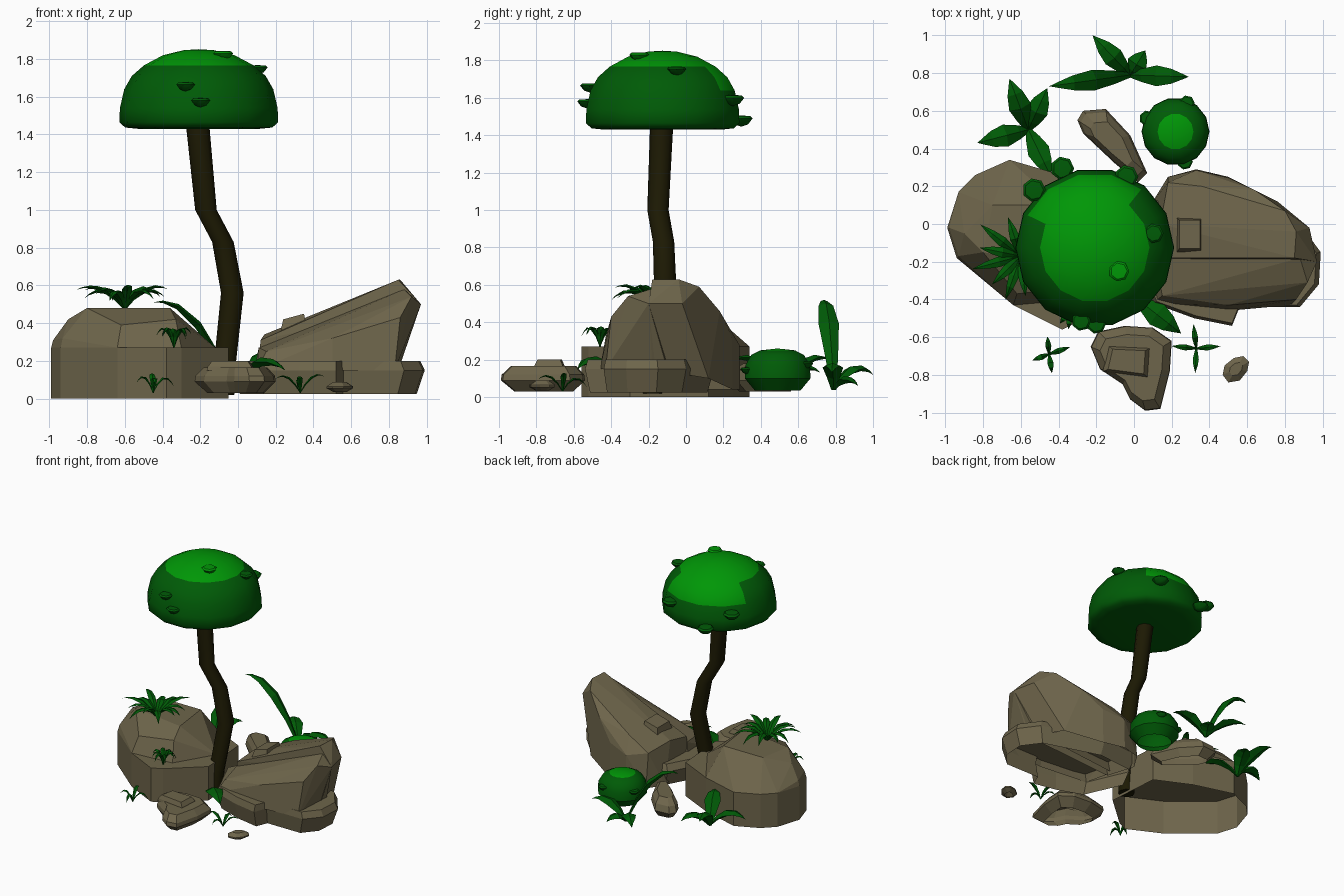
import bpy, bmesh, math, random
from mathutils import Vector

random.seed(4)
cube = bpy.data.objects.get("Cube")
if cube:
    bpy.data.objects.remove(cube, do_unlink=True)


def material(name, r, g, b):
    mat = bpy.data.materials.new(name)
    mat.use_nodes = True
    mat.diffuse_color = (r, g, b, 1)
    mat.node_tree.nodes["Principled BSDF"].inputs["Base Color"].default_value = (r, g, b, 1)
    return mat


stone = material("stone", .155, .13, .07)
bark = material("bark", .012, .01, .001)
dark_green = material("dark green", 0, .105, .002)
bright_green = material("bright green", 0, .31, .002)


def finish(name, bm, mats, rule=None, smooth=0):
    """Turn a bmesh into a named object, colouring faces by an optional rule."""
    bmesh.ops.remove_doubles(bm, verts=bm.verts, dist=.0005)
    bmesh.ops.recalc_face_normals(bm, faces=bm.faces)
    for face in bm.faces:
        face.smooth = smooth > 0
        if rule and rule(face.calc_center_median()):
            face.material_index = 1
    mesh = bpy.data.meshes.new(name)
    bm.to_mesh(mesh)
    bm.free()
    for mat in mats:
        mesh.materials.append(mat)
    if smooth:
        mesh.set_sharp_from_angle(angle=math.radians(smooth))
    obj = bpy.data.objects.new(name, mesh)
    bpy.context.collection.objects.link(obj)


def loft(bm, rings, closed_base=True):
    """Skin a stack of closed rings and cap the ends."""
    rows = [[bm.verts.new(p) for p in ring] for ring in rings]
    n = len(rows[0])
    for low, high in zip(rows, rows[1:]):
        for i in range(n):
            j = (i + 1) % n
            bm.faces.new((low[i], low[j], high[j], high[i]))
    if closed_base:
        bm.faces.new(rows[0][::-1])
    bm.faces.new(rows[-1])


def circle(centre, radius, sides):
    turn = math.tau / sides
    return [Vector(centre) + Vector((math.cos(i * turn), math.sin(i * turn), 0)) * radius
            for i in range(sides)]


def lathe(bm, x, y, profile, sides, closed_base=True):
    loft(bm, [circle((x, y, z), r, sides) for r, z in profile], closed_base)


def hull_rock(name, points):
    """Faceted boulder wrapped around a few corner points, open underneath."""
    bm = bmesh.new()
    for p in points:
        bm.verts.new(p)
    made = bmesh.ops.convex_hull(bm, input=bm.verts)
    loose = set(made["geom_interior"] + made["geom_unused"])
    bmesh.ops.delete(bm, geom=[v for v in loose if isinstance(v, bmesh.types.BMVert)],
                     context="VERTS")
    bmesh.ops.dissolve_limit(bm, angle_limit=.1, verts=bm.verts, edges=bm.edges)
    bmesh.ops.recalc_face_normals(bm, faces=bm.faces)
    bmesh.ops.delete(bm, geom=[f for f in bm.faces if f.normal.z < -.7], context="FACES")
    finish(name, bm, [stone])


def slab_rock(name, outline, levels):
    """Outline repeated at (height, scale) levels, open underneath."""
    cx = sum(p[0] for p in outline) / len(outline)
    cy = sum(p[1] for p in outline) / len(outline)
    bm = bmesh.new()
    loft(bm, [[(cx + (x - cx) * s, cy + (y - cy) * s, z) for x, y in outline]
              for z, s in levels], closed_base=False)
    finish(name, bm, [stone])


def leaf(bm, base, tip, rise, width):
    """Arched blade with a diamond section; rise is the height of the arch control."""
    base, tip = Vector(base), Vector(tip)
    bend = base.lerp(tip, .5)
    bend.z = rise
    side = (tip - base).cross(Vector((0, 0, 1))).normalized()
    rings = []
    for t, w in ((0, .25), (.2, .65), (.45, 1), (.7, .72), (.88, .3), (1, 0)):
        p = base * (1 - t) ** 2 + bend * 2 * t * (1 - t) + tip * t * t
        along = (bend - base).lerp(tip - bend, t)
        up = side.cross(along).normalized()
        a, b = side * width * w / 2, up * width * w * .2
        rings.append([p + a, p + b * .9, p - a, p - b])
    loft(bm, rings)


def tuft(name, centre, count, reach, height, width, start=0):
    """Ring of arched blades around a centre."""
    bm = bmesh.new()
    c = Vector(centre)
    for i in range(count):
        angle = start + math.tau * (i + random.uniform(-.15, .15)) / count
        r = reach * random.uniform(.8, 1.1)
        tip = c + Vector((math.cos(angle) * r, math.sin(angle) * r,
                          height * random.uniform(.25, 1)))
        leaf(bm, c, tip, c.z + height * 1.4, width)
    finish(name, bm, [dark_green])


def plant(name, base, blades, width):
    bm = bmesh.new()
    for tip, rise in blades:
        leaf(bm, base, tip, rise, width)
    finish(name, bm, [dark_green])


# Left boulder: upright base whose front forms a ledge, and a tall crown
foot = [(-.99, -.02), (-.93, .17), (-.84, .26), (-.66, .34), (-.35, .25), (-.08, .12),
        (-.05, -.3), (-.3, -.52), (-.38, -.56), (-.64, -.43), (-.94, -.18)]
slab_rock("left_boulder_base", foot, [(0, 1), (.27, 1)])
hull_rock("left_boulder_crown",
          [(x, y, .27) for x, y in foot if x < -.6 or y > .2]
          + [(-.98, -.02, .31), (-.93, -.17, .32), (-.62, -.37, .39), (-.33, -.34, .42),
             (-.3, -.4, .27), (-.9, -.05, .42), (-.8, -.15, .48), (-.75, .1, .48),
             (-.4, .1, .48), (-.36, -.22, .48), (-.12, -.1, .27)])

# Right boulder: low slab, slanted back, lower front shelf and a small block
slab_rock("right_boulder_slab",
          [(-.04, -.1), (.1, -.42), (.32, -.5), (.52, -.54), (.56, -.44), (.88, -.44),
           (.98, -.32), (.99, -.15), (.88, 0), (.4, .15), (.08, .12)],
          [(.025, .91), (.15, 1), (.2, .95)])
hull_rock("right_boulder_back",
          [(.1, .12, .04), (.18, .25, .04), (.33, .29, .04), (.5, .25, .04),
           (.76, .12, .1), (.85, -.18, .15), (.1, -.18, .1), (.12, -.18, .31),
           (.14, 0, .34), (.18, .22, .31), (.33, .285, .28), (.5, .245, .32),
           (.36, .2, .4), (.64, .18, .46), (.8, .07, .59), (.85, -.18, .63),
           (.86, -.04, .63), (.97, -.2, .5), (.93, -.02, .5)])
hull_rock("right_boulder_shelf",
          [(.08, -.15, .12), (.1, -.42, .15), (.5, -.46, .15), (.83, -.43, .15),
           (.85, -.1, .15), (.11, -.17, .27), (.15, -.38, .25), (.5, -.43, .32),
           (.86, -.4, .43), (.92, -.31, .54), (.88, -.18, .58), (.97, -.2, .5)])
hull_rock("right_boulder_block",
          [(x, y, z) for y in (-.16, .04) for x, z in ((.22, .33), (.37, .35))]
          + [(x, y, z) for y in (-.13, .02) for x, z in ((.24, .42), (.35, .45))])

# Small stones around the foot
slab_rock("front_stone",
          [(-.23, -.65), (-.19, -.57), (-.05, -.54), (.1, -.55), (.2, -.62), (.19, -.78),
           (.14, -.98), (.06, -.99), (-.02, -.93), (-.06, -.85), (-.18, -.77)],
          [(.03, .7), (.09, 1), (.12, .98), (.165, .78)])
slab_rock("front_stone_plate",
          [(-.16, -.78), (-.13, -.65), (.08, -.66), (.07, -.81)],
          [(.15, 1.05), (.17, 1), (.2, .82)])
slab_rock("back_stone",
          [(-.3, .55), (-.27, .6), (-.15, .61), (-.02, .47), (.07, .27), (.02, .22),
           (-.1, .32), (-.27, .48)],
          [(.03, .7), (.09, 1), (.14, .9), (.18, .6)])
slab_rock("pebble",
          [(.47, -.8), (.48, -.75), (.53, -.71), (.58, -.7), (.61, -.73), (.6, -.78),
           (.56, -.83), (.5, -.84)],
          [(.035, .5), (.055, 1), (.065, 1), (.088, .5)])

# Bent trunk
bm = bmesh.new()
loft(bm, [circle(p, r, 8) for p, r in (
    ((-.08, -.18, .02), .06), ((-.07, -.17, .18), .058), ((-.03, -.11, .56), .06),
    ((-.08, -.12, .83), .057), ((-.17, -.15, 1), .057), ((-.215, -.13, 1.46), .062))])
finish("trunk", bm, [bark], smooth=50)

# Canopy dome, bright on top and further down at the rear
canopy_x, canopy_y = -.208, -.125


def sunny(c):
    rear = c.y - canopy_y - (c.x - canopy_x) * .2
    return c.z > 1.76 or (c.z > 1.62 and rear > .2)


bm = bmesh.new()
lathe(bm, canopy_x, canopy_y,
      [(0, 1.435), (.32, 1.43), (.39, 1.437), (.421, 1.465), (.418, 1.54), (.395, 1.64),
       (.355, 1.71), (.29, 1.767), (.19, 1.82), (.08, 1.847), (0, 1.852)], 14)
finish("canopy", bm, [dark_green, bright_green], sunny, 60)


def buds(name, spots, size, mats):
    """Small bowl-shaped shelves."""
    bm = bmesh.new()
    for x, y, z in spots:
        lathe(bm, x, y, [(0, z - size * .7), (size * .6, z - size * .5),
                         (size, z), (size * .8, z + size * .2), (0, z + size * .25)], 7)
    finish(name, bm, mats, smooth=40)


buds("canopy_front_buds", [(-.28, -.515, 1.665), (-.2, -.53, 1.58), (.105, -.05, 1.755)],
     .052, [dark_green])
buds("canopy_rear_buds", [(-.53, .18, 1.6), (-.38, .295, 1.49), (-.04, .25, 1.6)],
     .063, [dark_green])
buds("canopy_top_bud", [(-.08, -.25, 1.83)], .055, [bright_green])

# Round bush behind, hollow below
bm = bmesh.new()
lathe(bm, .22, .49, [(.125, .035), (.18, .1), (.177, .17),
                     (.145, .225), (.095, .25), (0, .26)], 14, closed_base=False)
finish("round_bush", bm, [dark_green, bright_green], lambda c: c.z > .25, 35)
buds("bush_buds", [(.07, .56, .17), (.28, .64, .18), (.27, .33, .15)], .042, [dark_green])

# Broad-leaved plants
plant("rear_plant", (-.02, .79, .04),
      [((-.45, .73, .51), .56), ((-.22, 1, .12), .22), ((.29, .78, .13), .24),
       ((.06, .92, .06), .14)], .11)
plant("rear_right_plant", (-.56, .5, .04),
      [((-.66, .77, .2), .26), ((-.46, .72, .13), .22), ((-.83, .43, .13), .24),
       ((-.44, .25, .2), .26)], .12)
plant("front_leaf", (.02, -.4, .12), [((.25, -.58, .15), .26)], .13)

# Grass tufts
tuft("crown_grass", (-.6, -.17, .47), 13, .26, .12, .055)
tuft("ledge_grass", (-.34, -.46, .27), 8, .1, .12, .035)
tuft("left_ground_grass", (-.45, -.69, .03), 4, .11, .1, .032, .3)
tuft("front_ground_grass", (.33, -.66, .03), 4, .12, .09, .032)
